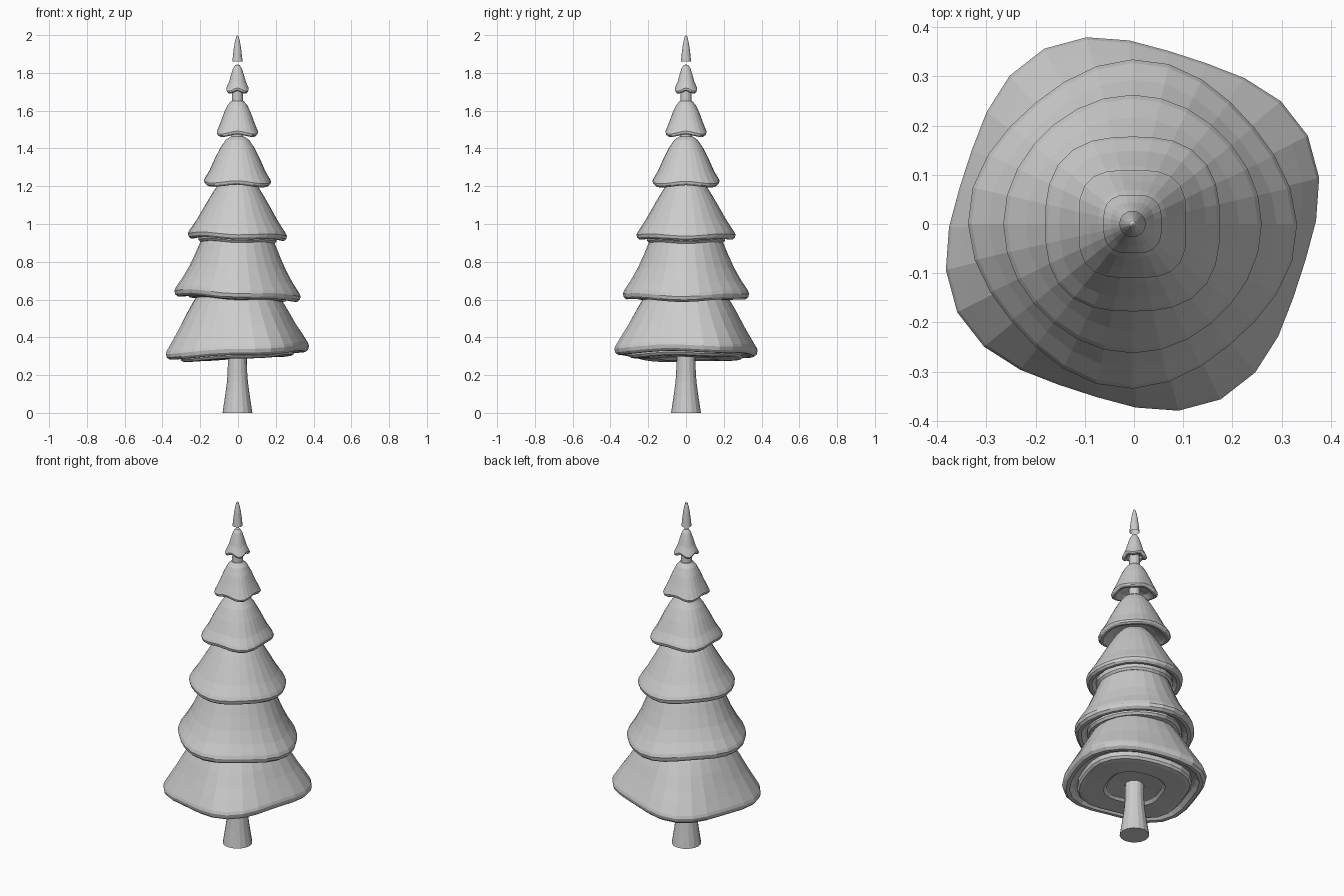
import bpy, bmesh
from math import cos, sin, pi, radians

cube = bpy.data.objects.get("Cube")
if cube:
    bpy.data.objects.remove(cube)

grey = bpy.data.materials.new("plain grey")
grey.use_nodes = True
grey.diffuse_color = (0.6, 0.6, 0.6, 1)
grey.node_tree.nodes["Principled BSDF"].inputs["Base Color"].default_value = (0.6, 0.6, 0.6, 1)


def lathe(name, profile, sides=28, wave=0, phase=0, tilt=0, droop=0, hem=1, start=0):
    """Spin (radius, z) points; wave squares the outline, tilt and droop shape the hem."""
    bm = bmesh.new()
    top = max(z for r, z in profile)
    low = min(z for r, z in profile)
    rings = []
    for r, z in profile:
        if r == 0:
            rings.append([bm.verts.new((-0.003, 0, z))] * sides)
            continue
        ring = []
        weight = min(1, (top - z) / (top - low) * 1.3)
        for i in range(sides):
            a = radians(start) + 2 * pi * i / sides
            c = cos(4 * (a - radians(phase)))
            rr = r * (1 + wave * weight * c)
            dz = weight * r / hem * (tilt * cos(a) - droop * c)
            ring.append(bm.verts.new((rr * cos(a) - 0.003, rr * sin(a), z + dz)))
        rings.append(ring)
    for a, b in zip(rings, rings[1:]):
        for i in range(sides):
            j = (i + 1) % sides
            quad = list(dict.fromkeys((a[i], a[j], b[j], b[i])))
            if len(quad) > 2:
                bm.faces.new(quad)
    bmesh.ops.recalc_face_normals(bm, faces=bm.faces)
    mesh = bpy.data.meshes.new(name)
    bm.to_mesh(mesh)
    bm.free()
    mesh.materials.append(grey)
    obj = bpy.data.objects.new(name, mesh)
    bpy.context.collection.objects.link(obj)
    return obj


def tier(name, slope, hem, z, rim, ledge=None, **shape):
    """Bough layer: outer slope, rounded rim, then a ledge or a hollow underneath."""
    under = [(hem, z), (hem - rim * 0.15, z - rim * 0.6), (hem - rim * 0.6, z - rim),
             (hem - rim * 1.2, z - rim), (hem - rim * 1.8, z - rim * 0.5)]
    if ledge:
        r, zl = ledge
        under += [(r + 0.005, z - rim * 0.3), (r + 0.005, zl + 0.015), (r - 0.005, zl + 0.003),
                  (r - 0.025, zl), (r * 0.55, zl), (r * 0.5, zl + 0.012), (0.03, zl + 0.02)]
    else:
        under += [(hem * 0.6, z + rim * 0.6), (0.02, z + rim * 1.5)]
    return lathe(name, slope + under, hem=hem, **shape)


# Trunk, flared at the foot and running up through the boughs
lathe("trunk", [(0, 0), (0.079, 0), (0.073, 0.04), (0.064, 0.1), (0.056, 0.16), (0.052, 0.21),
                (0.05, 0.3), (0.046, 0.6), (0.04, 1.0), (0.034, 1.4), (0.029, 1.5),
                (0.029, 1.66), (0.028, 1.71), (0, 1.72)], sides=16)

# Three broad lower tiers with a ledge underneath
tier("bough_tier_1", [(0, 0.7), (0.15, 0.69), (0.21, 0.63), (0.24, 0.585), (0.275, 0.525),
                      (0.31, 0.46), (0.345, 0.4), (0.373, 0.352)], 0.378, 0.337, 0.032,
     (0.295, 0.287), wave=0.055, phase=27, tilt=0.022, droop=0.005, start=1)
tier("bough_tier_2", [(0, 1.0), (0.12, 0.985), (0.18, 0.935), (0.2, 0.89), (0.222, 0.835),
                      (0.25, 0.77), (0.285, 0.705), (0.318, 0.655)], 0.325, 0.637, 0.03,
     (0.252, 0.602), wave=0.03, phase=-4, tilt=-0.015, droop=0.006)
tier("bough_tier_3", [(0, 1.27), (0.06, 1.255), (0.105, 1.205), (0.14, 1.15), (0.175, 1.09),
                      (0.215, 1.02), (0.252, 0.965)], 0.26, 0.948, 0.026,
     (0.2, 0.902), wave=0.01, phase=0, tilt=-0.007, droop=0.005)

# Three hollow upper tiers with squarer outlines
tier("bough_tier_4", [(0, 1.468), (0.035, 1.464), (0.062, 1.445), (0.09, 1.405), (0.122, 1.345),
                      (0.155, 1.275), (0.18, 1.235)], 0.186, 1.222, 0.02,
     wave=0.045, phase=45, tilt=-0.003, droop=0.007)
tier("bough_tier_5", [(0, 1.655), (0.032, 1.652), (0.052, 1.63), (0.072, 1.59), (0.092, 1.54),
                      (0.113, 1.492)], 0.117, 1.484, 0.016,
     wave=0.07, phase=45, droop=0.008)
tier("bough_tier_6", [(0, 1.845), (0.012, 1.841), (0.024, 1.822), (0.035, 1.788), (0.046, 1.75),
                      (0.06, 1.718)], 0.063, 1.711, 0.013,
     wave=0.06, phase=45, droop=0.009)

# Separate pointed tip, open underneath
lathe("tree_tip", [(0, 2.0), (0.006, 1.994), (0.012, 1.972), (0.018, 1.94), (0.023, 1.9),
                   (0.027, 1.86)], sides=16)
